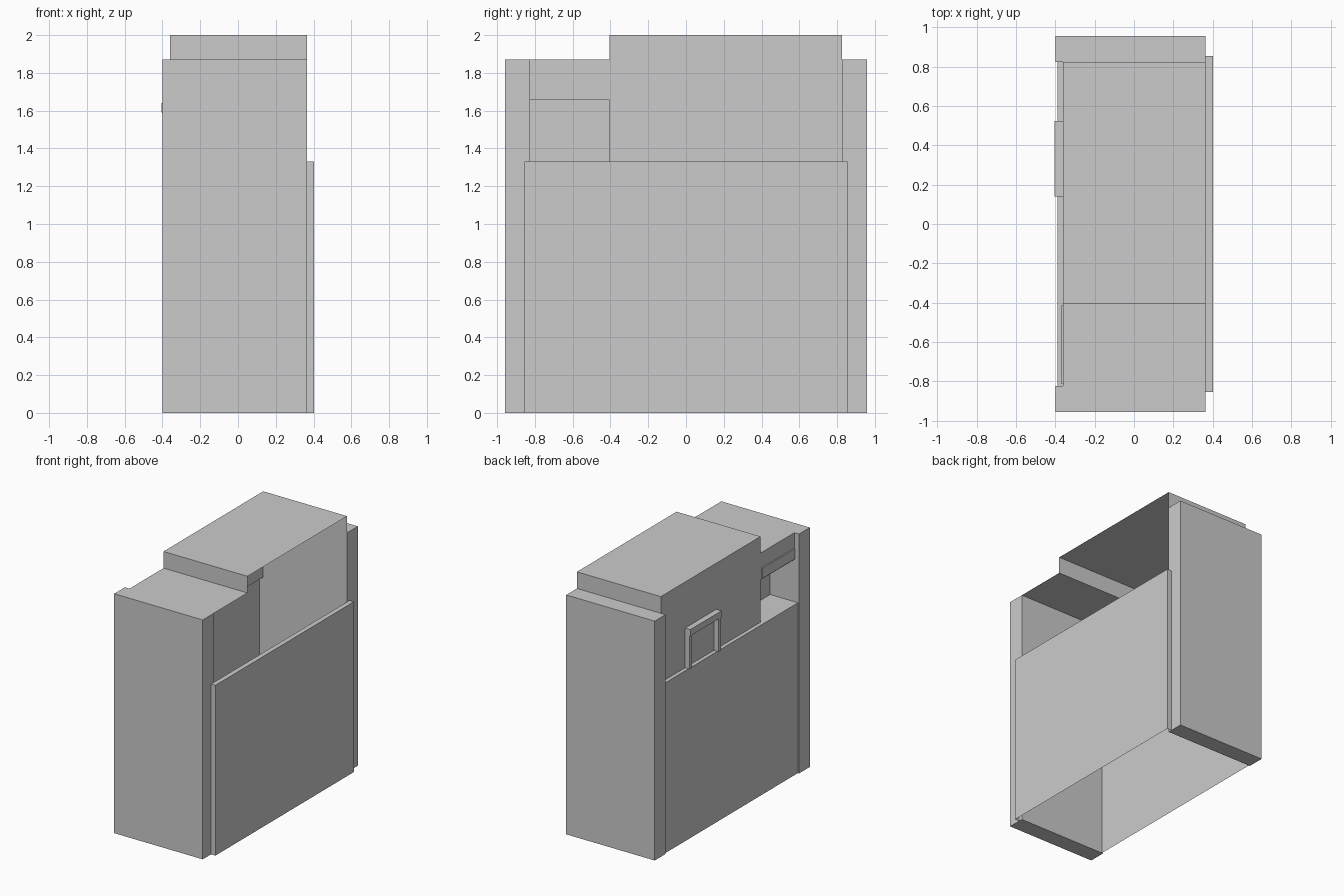
import bpy, bmesh

if "Cube" in bpy.data.objects:
    bpy.data.objects.remove(bpy.data.objects["Cube"])

def finish(name, bm):
    me = bpy.data.meshes.new(name)
    bm.to_mesh(me)
    bm.free()
    ob = bpy.data.objects.new(name, me)
    bpy.context.collection.objects.link(ob)
    return ob

def box(name, x0, x1, y0, y1, z0, z1):
    bm = bmesh.new()
    bmesh.ops.create_cube(bm, size=1)
    for v in bm.verts:
        v.co = (x1 if v.co.x > 0 else x0, y1 if v.co.y > 0 else y0, z1 if v.co.z > 0 else z0)
    return finish(name, bm)

def sheet(name, profile, y0, y1, caps=()):
    """Extrude an open (x, z) profile along y; caps are (y, x0, x1, z0, z1, facing)."""
    bm = bmesh.new()
    a = [bm.verts.new((x, y0, z)) for x, z in profile]
    b = [bm.verts.new((x, y1, z)) for x, z in profile]
    for i in range(len(profile) - 1):
        bm.faces.new((a[i], b[i], b[i + 1], a[i + 1]))
    for y, x0, x1, z0, z1, facing in caps:
        pts = [(x0, z0), (x1, z0), (x1, z1), (x0, z1)]
        bm.faces.new([bm.verts.new((x, y, z)) for x, z in pts[::-facing]])
    bmesh.ops.remove_doubles(bm, verts=bm.verts[:], dist=1e-4)
    return finish(name, bm)

# Closed end cabinets
for name, s in (("front_end_cabinet", -1), ("back_end_cabinet", 1)):
    ya, yb = sorted((s * 0.825, s * 0.957))
    box(name, -0.40, 0.365, ya, yb, 0, 1.87)

# Main shell: side panel, ledge, upper wall and raised roof, open on the right
sheet("main_housing",
      [(-0.39, 0), (-0.39, 1.33), (-0.36, 1.33), (-0.36, 2.0), (0.365, 2.0)],
      -0.405, 0.825,
      [(-0.405, -0.36, 0.365, 1.87, 2.0, -1), (0.825, -0.36, 0.365, 1.87, 2.0, 1)])

# Front bay: side panel, recessed shelf and lower roof
sheet("shelf_bay",
      [(-0.39, 0), (-0.39, 1.33), (-0.15, 1.33), (-0.15, 1.66),
       (-0.36, 1.66), (-0.36, 1.87), (0.365, 1.87)],
      -0.825, -0.405,
      [(-0.405, -0.36, -0.15, 1.33, 1.66, -1)])

# Strip above the shelf opening
box("shelf_trim", -0.37, -0.36, -0.815, -0.415, 1.67, 1.75)

# Right cover: thin shell open underneath
sheet("right_cover", [(0.365, 1.33), (0.403, 1.33), (0.403, 0)], -0.855, 0.855,
      [(-0.855, 0.365, 0.403, 0, 1.33, -1), (0.855, 0.365, 0.403, 0, 1.33, 1)])

# Small frame on the left wall
box("frame_top", -0.405, -0.36, 0.14, 0.525, 1.59, 1.64)
for name, y in (("frame_post_front", 0.14), ("frame_post_back", 0.495)):
    box(name, -0.40, -0.36, y, y + 0.03, 1.33, 1.59)
